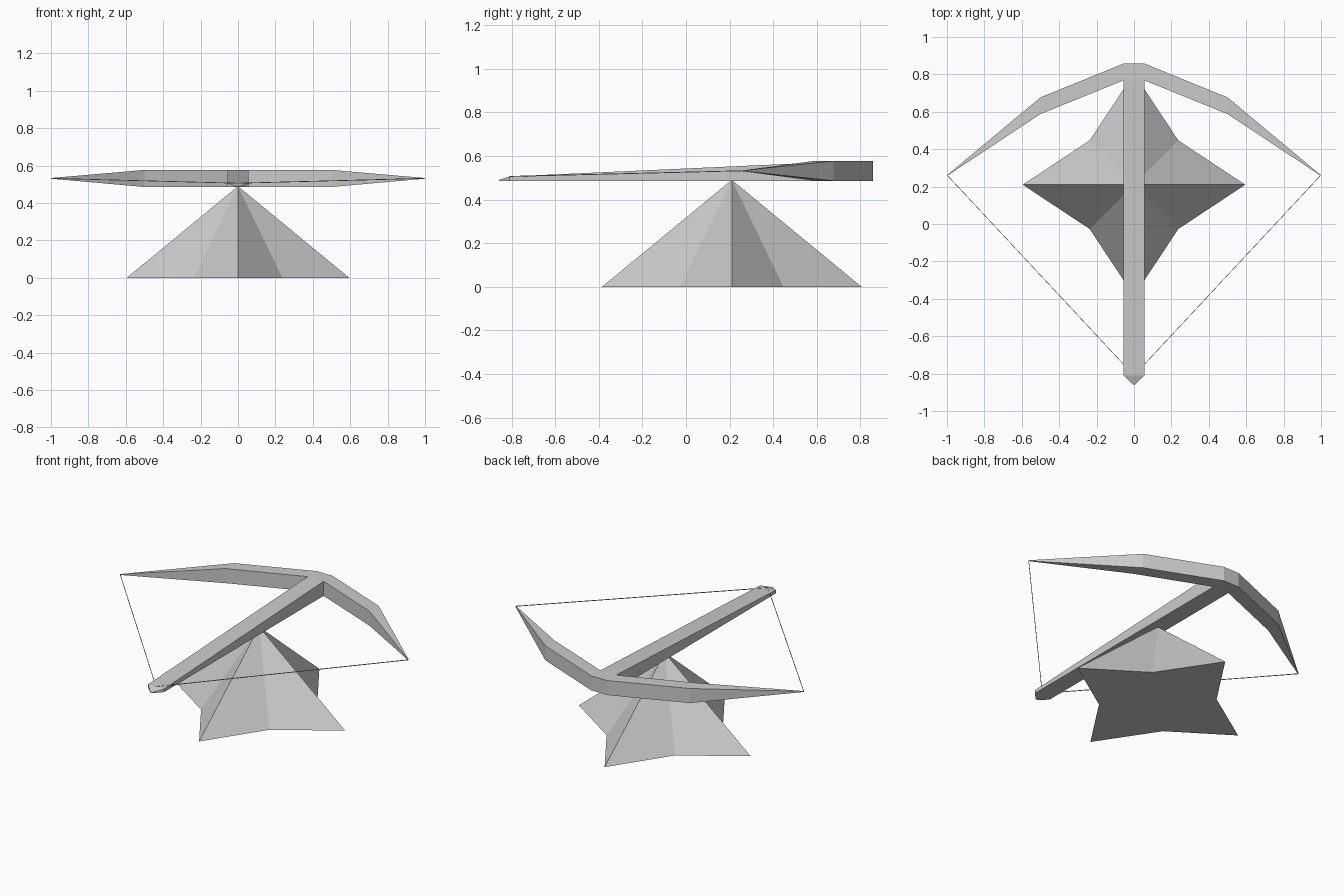
import bpy, bmesh
from math import cos, sin, pi

if "Cube" in bpy.data.objects:
    bpy.data.objects.remove(bpy.data.objects["Cube"])


def finish(name, bm):
    bmesh.ops.remove_doubles(bm, verts=bm.verts, dist=0.0005)
    bmesh.ops.recalc_face_normals(bm, faces=bm.faces)
    me = bpy.data.meshes.new(name)
    bm.to_mesh(me)
    bm.free()
    ob = bpy.data.objects.new(name, me)
    bpy.context.collection.objects.link(ob)
    return ob


def loft(name, rings):
    """Skin a row of equal-length cross-sections and cap both ends."""
    bm = bmesh.new()
    vs = [[bm.verts.new(p) for p in r] for r in rings]
    n = len(vs[0])
    for a, b in zip(vs, vs[1:]):
        for i in range(n):
            j = (i + 1) % n
            bm.faces.new((a[i], a[j], b[j], b[i]))
    bm.faces.new(vs[0])
    bm.faces.new(vs[-1])
    return finish(name, bm)


LOW, HIGH, TIP = 0.486, 0.577, (0.998, 0.26, 0.532)

# Four-pointed star pyramid stand
bm = bmesh.new()
star = []
for k in range(8):
    r = 0.595 if k % 2 == 0 else 0.335
    star.append(bm.verts.new((r * cos(k * pi / 4), 0.21 + r * sin(k * pi / 4), 0)))
apex = bm.verts.new((0, 0.21, 0.49))
for k in range(8):
    bm.faces.new((star[k], star[(k + 1) % 8], apex))
bm.faces.new(star)
finish("star_stand", bm)

# Bow: (x, inner y, outer y, bottom z, top z), mirrored about the middle
half = [(0.055, 0.768, 0.858, LOW, HIGH),
        (0.50, 0.588, 0.677, LOW, HIGH),
        (TIP[0], TIP[1] - 0.002, TIP[1] + 0.002, TIP[2] - 0.002, TIP[2] + 0.002)]
stations = [(-s[0],) + s[1:] for s in reversed(half)] + half
loft("bow", [[(x, yi, lo), (x, yo, lo), (x, yo, hi), (x, yi, hi)]
             for x, yi, yo, lo, hi in stations])

# Stock: wedge rising to the bow, with a small tapered nose
sections = [(-0.857, 0.008, 0.490), (-0.81, 0.055, 0.506), (0.768, 0.055, HIGH)]
loft("stock", [[(-w, y, LOW), (w, y, LOW), (w, y, top), (-w, y, top)]
               for y, w, top in sections])

# Bowstring: thin square cord from each tip to the nose
t = 0.002
for side, label in ((-1, "left"), (1, "right")):
    ends = [(side * TIP[0], TIP[1], TIP[2]), (0, -0.81, 0.506)]
    loft(label + "_bowstring",
         [[(x - t, y, z - t), (x + t, y, z - t), (x + t, y, z + t), (x - t, y, z + t)]
          for x, y, z in ends])
